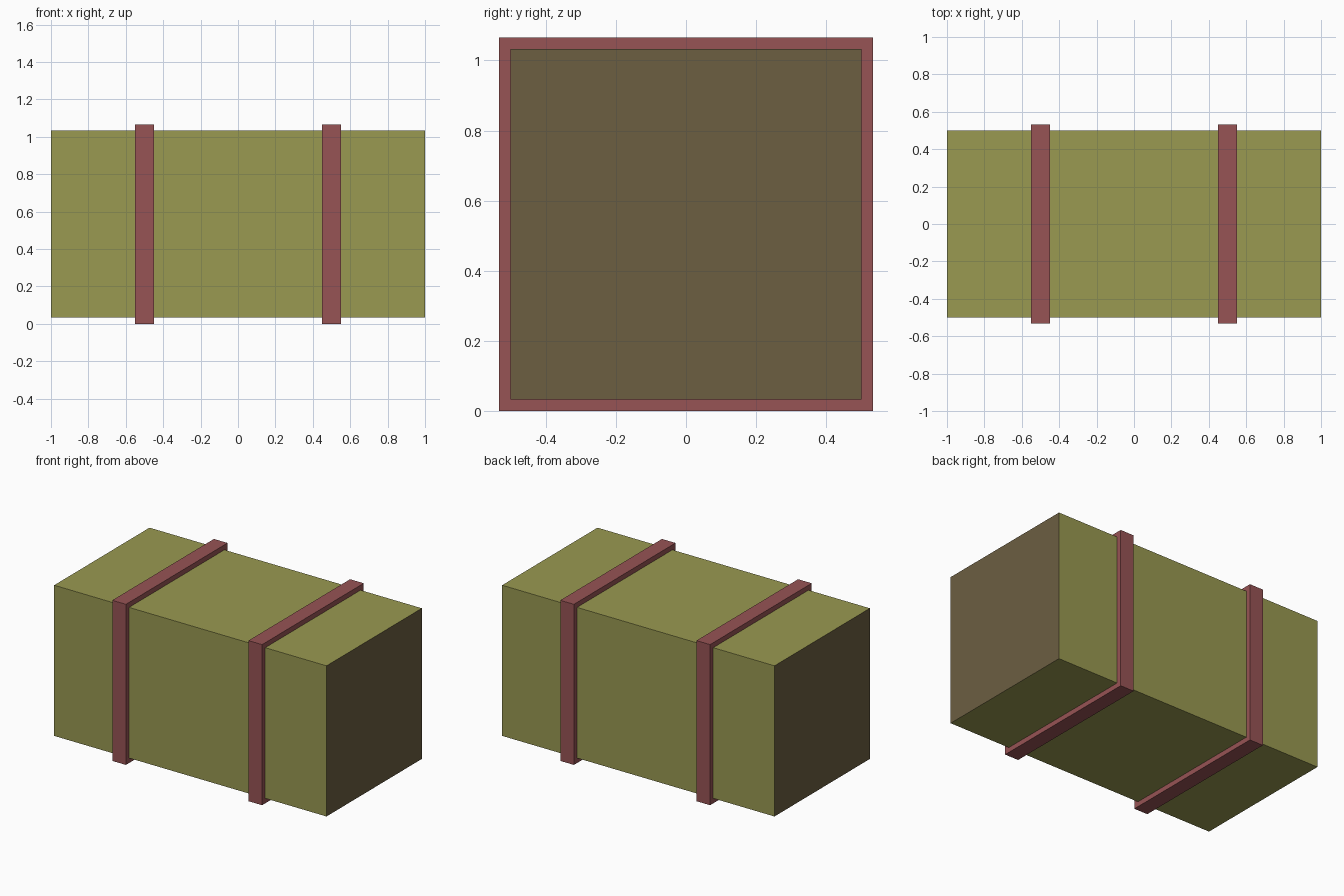
import bpy, bmesh

if "Cube" in bpy.data.objects:
    bpy.data.objects.remove(bpy.data.objects["Cube"])

BAND = 0.033          # band thickness
HALF = 0.5            # half of the square section
CZ = HALF + BAND      # centre height


def material(name, rgb):
    m = bpy.data.materials.new(name)
    m.diffuse_color = (*rgb, 1)
    m.use_nodes = True
    m.node_tree.nodes["Principled BSDF"].inputs["Base Color"].default_value = m.diffuse_color
    return m


olive = material("olive", (0.32, 0.32, 0.083))
brown = material("brown", (0.15, 0.112, 0.053))
red = material("dull_red", (0.31, 0.087, 0.09))


def make_object(name, bm, *mats):
    bmesh.ops.recalc_face_normals(bm, faces=bm.faces)
    mesh = bpy.data.meshes.new(name)
    bm.to_mesh(mesh)
    bm.free()
    for m in mats:
        mesh.materials.append(m)
    ob = bpy.data.objects.new(name, mesh)
    bpy.context.collection.objects.link(ob)
    return ob


# Long square bale with brown end faces
bm = bmesh.new()
bmesh.ops.create_cube(bm, size=1)
bmesh.ops.scale(bm, vec=(2, 2 * HALF, 2 * HALF), verts=bm.verts)
bm.normal_update()
for f in bm.faces:
    f.material_index = 1 if abs(f.normal.x) > 0.9 else 0
make_object("bale", bm, olive, brown).location = (0, 0, CZ)


# Square band wrapped around the bale
def band(name, x, width=0.1):
    bm = bmesh.new()
    corners = [(-1, -1), (1, -1), (1, 1), (-1, 1)]
    section = [(-width / 2, HALF), (width / 2, HALF),
               (width / 2, HALF + BAND), (-width / 2, HALF + BAND)]
    loops = [[bm.verts.new((dx, sy * r, sz * r)) for dx, r in section]
             for sy, sz in corners]
    for i in range(4):
        a, b = loops[i], loops[(i + 1) % 4]
        for j in range(4):
            k = (j + 1) % 4
            bm.faces.new((a[j], a[k], b[k], b[j]))
    make_object(name, bm, red).location = (x, 0, CZ)


band("left_band", -0.5)
band("right_band", 0.5)
